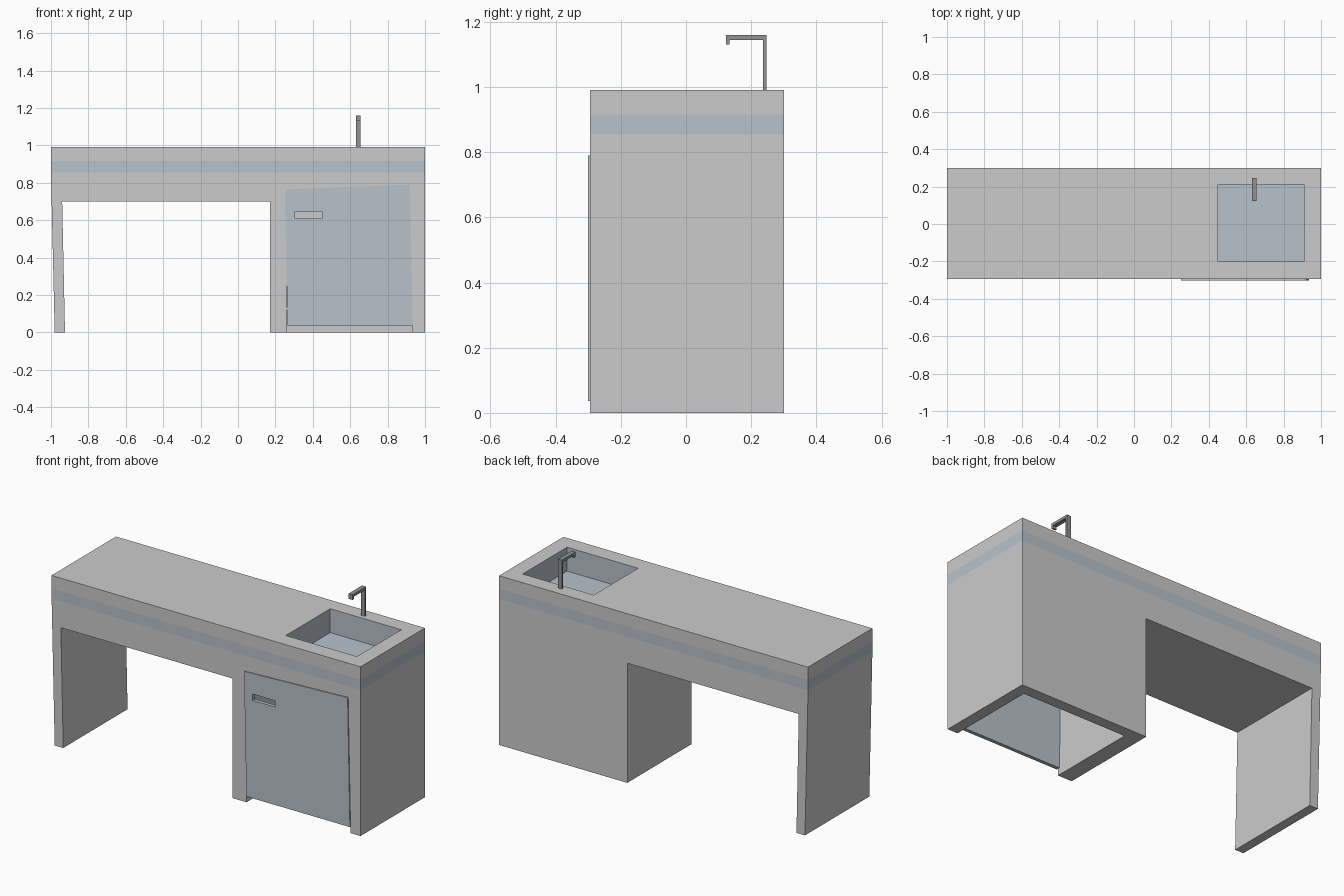
import bpy, bmesh

if "Cube" in bpy.data.objects:
    bpy.data.objects.remove(bpy.data.objects["Cube"])

FRONT, BACK = -0.295, 0.30


def material(name, rgb):
    m = bpy.data.materials.new(name)
    m.diffuse_color = (*rgb, 1)
    m.use_nodes = True
    m.node_tree.nodes["Principled BSDF"].inputs["Base Color"].default_value = m.diffuse_color
    return m


blue = material("blue_grey", (0.48, 0.54, 0.60))
dark = material("dark_metal", (0.29, 0.29, 0.29))
grey = material("plain_grey", (0.8, 0.8, 0.8))


def prism(name, pts, a, b, axis="y", mat=None):
    """Extrude a profile: (x, z) points along y, or (y, z) points along x."""
    bm = bmesh.new()
    place = (lambda p, t: (p[0], t, p[1])) if axis == "y" else (lambda p, t: (t, p[0], p[1]))
    face = bm.faces.new([bm.verts.new(place(p, a)) for p in pts])
    ext = bmesh.ops.extrude_face_region(bm, geom=[face])
    shift = (0, b - a, 0) if axis == "y" else (b - a, 0, 0)
    verts = [g for g in ext["geom"] if isinstance(g, bmesh.types.BMVert)]
    bmesh.ops.translate(bm, verts=verts, vec=shift)
    bmesh.ops.recalc_face_normals(bm, faces=bm.faces)
    me = bpy.data.meshes.new(name)
    bm.to_mesh(me)
    bm.free()
    ob = bpy.data.objects.new(name, me)
    bpy.context.collection.objects.link(ob)
    if mat:
        me.materials.append(mat)
    return ob


def rect(x0, x1, z0, z1):
    return [(x0, z0), (x1, z0), (x1, z1), (x0, z1)]


def cut(ob, cutter):
    """Subtract a helper solid and remove it."""
    mod = ob.modifiers.new("cut", "BOOLEAN")
    mod.operation = "DIFFERENCE"
    mod.solver = "EXACT"
    mod.object = cutter
    cutter.hide_render = True
    bpy.context.view_layer.objects.active = ob
    bpy.ops.object.modifier_apply(modifier=mod.name)
    bpy.data.objects.remove(cutter)


# Counter body: worktop, slanted left leg and right cabinet in one profile
body = prism("counter_body", [
    (-1, 0.99), (-1, 0.855), (-0.98, 0), (-0.925, 0), (-0.94, 0.70),
    (0.17, 0.70), (0.17, 0), (1, 0), (1, 0.99)], FRONT, BACK, mat=grey)

# Cabinet hollow, open at the front and underneath
cut(body, prism("hollow_cutter",
                [(0.257, 0.755), (0.915, 0.755), (0.937, -0.1), (0.262, -0.1)],
                -0.4, 0.235))

# Sink basin
SX0, SX1, SY0, SY1, SZ = 0.45, 0.91, -0.20, 0.21, 0.85
cut(body, prism("sink_cutter", rect(SX0, SX1, SZ, 1.1), SY0, SY1))

# Coloured band around the top, and coloured basin faces
body.data.materials.append(blue)
bm = bmesh.new()
bm.from_mesh(body.data)
for z in (0.855, 0.915):
    bmesh.ops.bisect_plane(bm, geom=bm.verts[:] + bm.edges[:] + bm.faces[:],
                           plane_co=(0, 0, z), plane_no=(0, 0, 1))
for f in bm.faces:
    c = f.calc_center_median()
    band = 0.855 < c.z < 0.915
    basin = (SX0 - .01 < c.x < SX1 + .01 and SY0 - .01 < c.y < SY1 + .01
             and SZ - .01 < c.z < 0.985)
    f.material_index = 1 if band or basin else 0
bm.to_mesh(body.data)
bm.free()

# Slightly crooked cabinet door with a grip slot
door = prism("cabinet_door", [(0.25, 0.765), (0.265, 0.037), (0.935, 0.037), (0.92, 0.79)],
             -0.301, -0.28, mat=blue)
cut(door, prism("grip_cutter", rect(0.305, 0.45, 0.61, 0.647), -0.4, -0.2))

# Square tap: post, arm and short down-turned spout
prism("tap", [(0.247, 0.985), (0.247, 1.16), (0.122, 1.16), (0.122, 1.13),
              (0.134, 1.13), (0.134, 1.144), (0.236, 1.144), (0.236, 0.985)],
      0.63, 0.656, axis="x", mat=dark)
